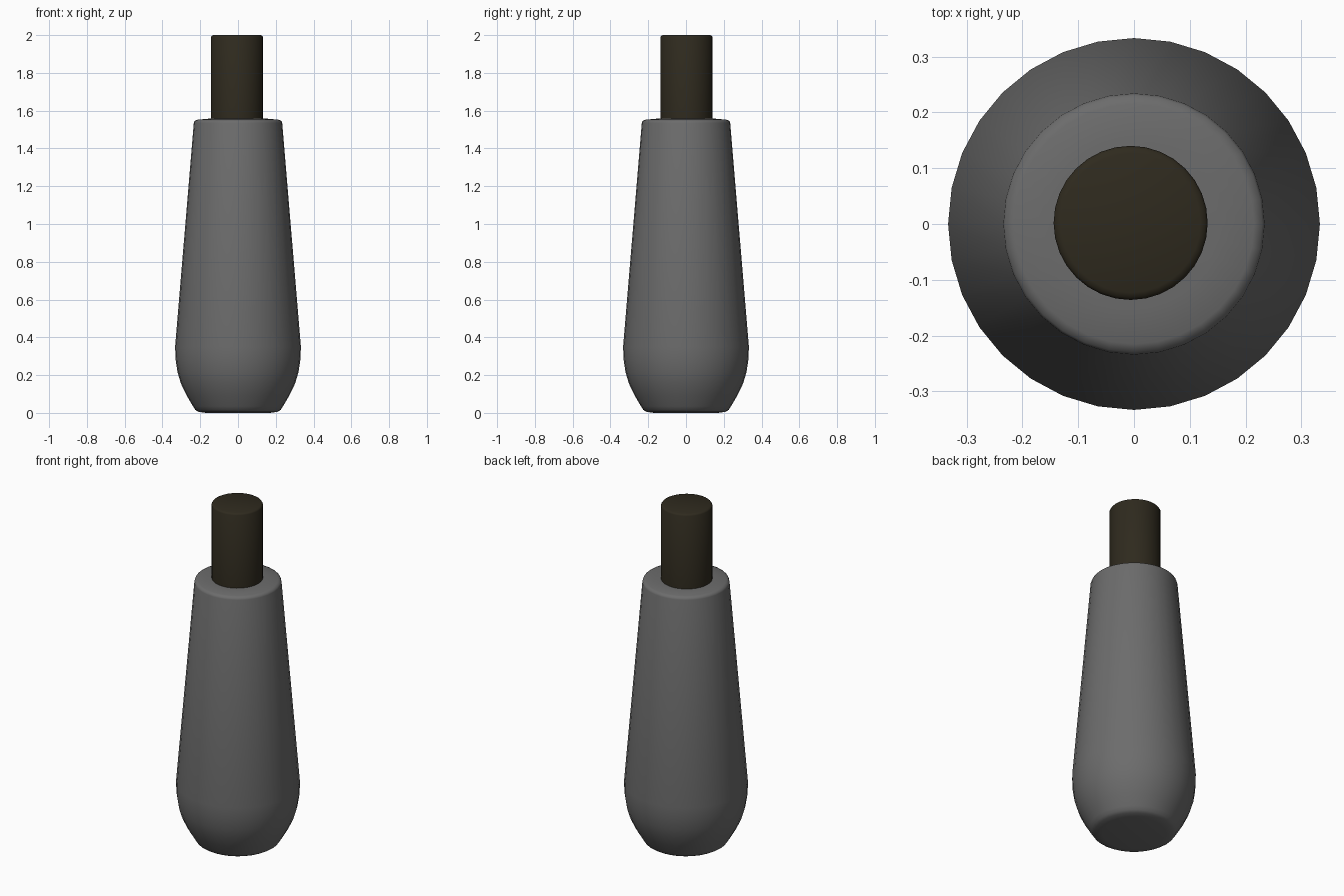
import bpy, bmesh
from math import cos, sin, tau, radians

if "Cube" in bpy.data.objects:
    bpy.data.objects.remove(bpy.data.objects["Cube"])


def colour(name, rgb):
    mat = bpy.data.materials.new(name)
    mat.diffuse_color = (*rgb, 1)
    mat.use_nodes = True
    mat.node_tree.nodes["Principled BSDF"].inputs["Base Color"].default_value = mat.diffuse_color
    return mat


def lathe(name, profile, mat, sides=32, centre=(0, 0)):
    """Closed solid of revolution from (radius, z) points, bottom to top."""
    bm = bmesh.new()
    rings = [[bm.verts.new((r * cos(tau * i / sides), r * sin(tau * i / sides), z))
              for i in range(sides)] for r, z in profile]
    for low, high in zip(rings, rings[1:]):
        for i in range(sides):
            j = (i + 1) % sides
            bm.faces.new((low[i], low[j], high[j], high[i]))
    bm.faces.new(rings[0][::-1])
    bm.faces.new(rings[-1])
    mesh = bpy.data.meshes.new(name)
    bm.to_mesh(mesh)
    bm.free()
    mesh.materials.append(mat)
    obj = bpy.data.objects.new(name, mesh)
    obj.location = (*centre, 0)
    bpy.context.collection.objects.link(obj)
    bpy.ops.object.select_all(action='DESELECT')
    obj.select_set(True)
    bpy.context.view_layer.objects.active = obj
    bpy.ops.object.shade_smooth_by_angle(angle=radians(50))
    return obj


# Tapered handle with rounded foot and softened top rim
lathe("handle", [(0.17, 0.0), (0.21, 0.006), (0.226, 0.016), (0.238, 0.035),
                 (0.272, 0.092), (0.302, 0.155), (0.32, 0.215), (0.33, 0.28),
                 (0.333, 0.35), (0.234, 1.535), (0.23, 1.546), (0.215, 1.552),
                 (0.15, 1.558)],
      colour("dark_grey", (0.15, 0.15, 0.15)))

# Slim rod rising from the handle, very slightly off centre
lathe("rod", [(0.138, 1.54), (0.138, 1.99), (0.134, 1.996), (0.125, 2.0)],
      colour("dark_brown", (0.028, 0.023, 0.013)), centre=(-0.006, 0.002))
